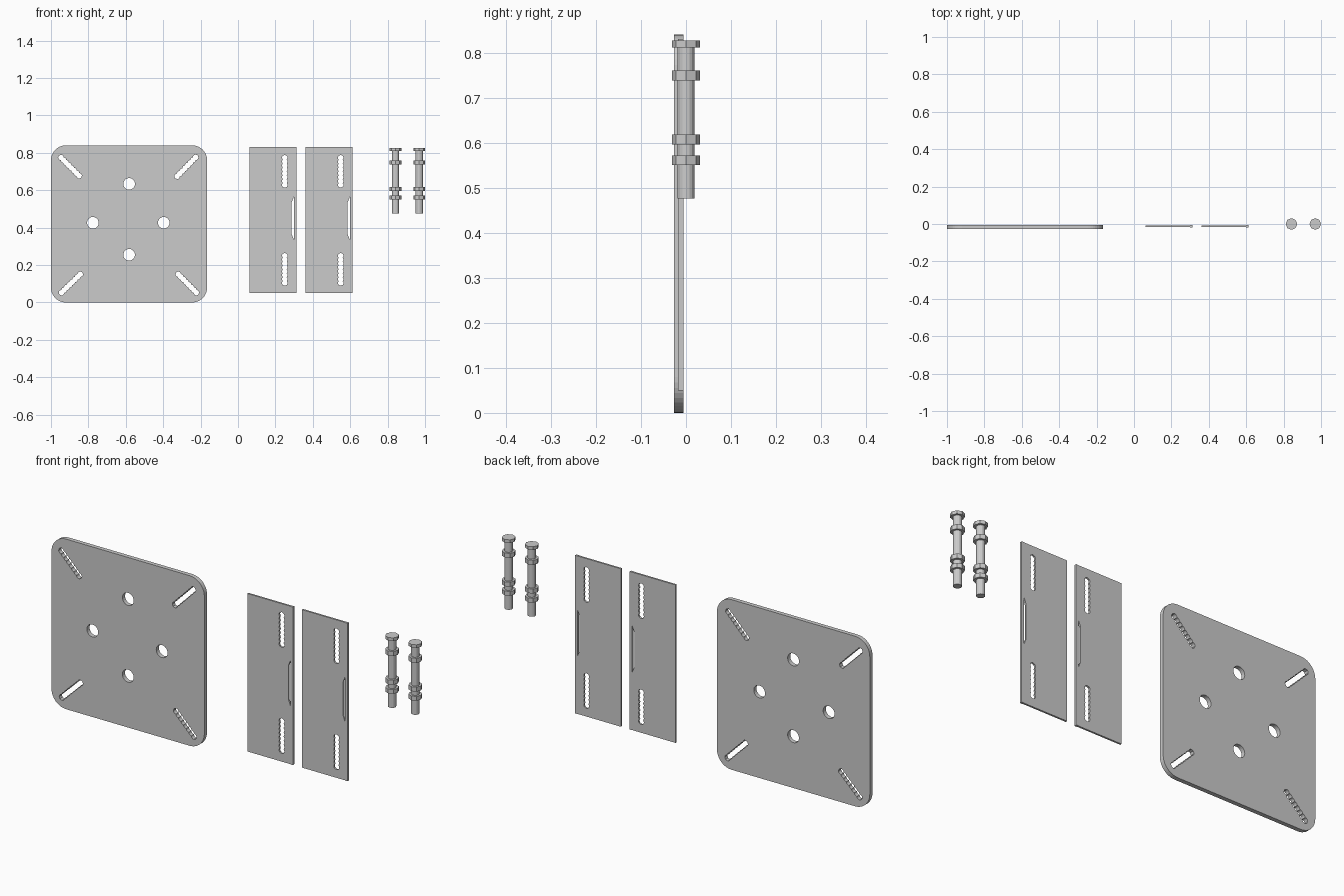
import bpy, bmesh
from math import sin, cos, pi, hypot, sqrt
from mathutils import Matrix

if "Cube" in bpy.data.objects:
    bpy.data.objects.remove(bpy.data.objects["Cube"])


def circle(cx, cz, r, n=24):
    return [(cx + r * cos(2 * pi * i / n), cz + r * sin(2 * pi * i / n)) for i in range(n)]


def scalloped_slot(a, b, r=0.0145, count=8):
    """Outline of a row of overlapping drilled holes from centre a to centre b."""
    length = hypot(b[0] - a[0], b[1] - a[1])
    ux, uz = (b[0] - a[0]) / length, (b[1] - a[1]) / length
    step = length / (count - 1)
    upper = []
    for k in range(count):
        c = k * step
        lo = -r if k == 0 else -step / 2
        hi = r if k == count - 1 else step / 2
        for j in range(6 if k == count - 1 else 5):
            t = lo + (hi - lo) * j / 5
            upper.append((c + t, sqrt(max(0, r * r - t * t))))
    path = upper + [(t, -w) for t, w in reversed(upper[1:-1])]
    return [(a[0] + t * ux - w * uz, a[1] + t * uz + w * ux) for t, w in path]


def sheet(name, loops, y0, y1):
    """Flat plate in the XZ plane: first loop is the outline, the rest are holes."""
    cu = bpy.data.curves.new(name, 'CURVE')
    cu.dimensions = '2D'
    cu.fill_mode = 'BOTH'
    cu.extrude = (y1 - y0) / 2
    for pts in loops:
        sp = cu.splines.new('POLY')
        sp.points.add(len(pts) - 1)
        for p, (x, z) in zip(sp.points, pts):
            p.co = (x, z, 0, 1)
        sp.use_cyclic_u = True
    tmp = bpy.data.objects.new(name + "_curve", cu)
    bpy.context.collection.objects.link(tmp)
    dg = bpy.context.evaluated_depsgraph_get()
    me = bpy.data.meshes.new_from_object(tmp.evaluated_get(dg))
    bpy.data.objects.remove(tmp)
    me.transform(Matrix.Translation((0, (y0 + y1) / 2, 0)) @ Matrix.Rotation(pi / 2, 4, 'X'))
    bm = bmesh.new()
    bm.from_mesh(me)
    bmesh.ops.remove_doubles(bm, verts=bm.verts, dist=1e-5)
    bmesh.ops.recalc_face_normals(bm, faces=bm.faces)
    bm.to_mesh(me)
    bm.free()
    me.name = name
    for p in me.polygons:
        p.use_smooth = False
    ob = bpy.data.objects.new(name, me)
    bpy.context.collection.objects.link(ob)
    return ob


def rect(x0, x1, z0, z1):
    return [(x0, z0), (x1, z0), (x1, z1), (x0, z1)]


# Square base plate with rounded corners, four holes and four diagonal slots
X0, X1, Z0, Z1, R = -1.0, -0.165, 0.0, 0.84, 0.08
outline = []
for cx, cz, a0 in ((X1 - R, Z1 - R, 0), (X0 + R, Z1 - R, 1), (X0 + R, Z0 + R, 2), (X1 - R, Z0 + R, 3)):
    outline += [(cx + R * cos((a0 + i / 10) * pi / 2), cz + R * sin((a0 + i / 10) * pi / 2))
                for i in range(11)]
holes = [circle(x, z, 0.031) for x, z in
         ((-0.582, 0.634), (-0.776, 0.426), (-0.397, 0.426), (-0.582, 0.255))]
slots = [scalloped_slot(a, b) for a, b in (
    ((-0.947, 0.775), (-0.849, 0.677)), ((-0.226, 0.776), (-0.326, 0.674)),
    ((-0.944, 0.052), (-0.843, 0.151)), ((-0.222, 0.052), (-0.320, 0.151)))]
sheet("base_plate", [outline] + holes + slots, -0.027, -0.006)

# Two slotted side panels, each with a notched edge closed by a narrow lip
for i, x in enumerate((0.062, 0.361)):
    e = x + 0.237
    panel = [(x, 0.05), (e, 0.05), (e, 0.335), (e - 0.012, 0.365),
             (e - 0.012, 0.535), (e, 0.565), (e, 0.83), (x, 0.83)]
    slots = [scalloped_slot((x + 0.188, z), (x + 0.188, z + 0.146)) for z in (0.104, 0.628)]
    sheet(f"side_panel_{i + 1}", [panel] + slots, -0.016, -0.007)
    sheet(f"panel_lip_{i + 1}", [rect(e, e + 0.013, 0.05, 0.83)], -0.018, -0.006)


def cylinder(bm, r, z0, z1, n):
    bmesh.ops.create_cone(bm, cap_ends=True, segments=n, radius1=r, radius2=r, depth=z1 - z0,
                          matrix=Matrix.Translation((0, 0, (z0 + z1) / 2)))


# Two bolts: shaft, head and three nuts
bolt_parts = (("shaft", 0.019, 0.476, 0.812, 16), ("head", 0.031, 0.811, 0.827, 8),
              ("upper_nut", 0.031, 0.738, 0.760, 8), ("middle_nut", 0.031, 0.596, 0.618, 8),
              ("lower_nut", 0.031, 0.551, 0.572, 8))
for i, x in enumerate((0.842, 0.969)):
    for part, r, z0, z1, n in bolt_parts:
        bm = bmesh.new()
        cylinder(bm, r, z0, z1, n)
        me = bpy.data.meshes.new(f"bolt_{i + 1}_{part}")
        bm.to_mesh(me)
        bm.free()
        ob = bpy.data.objects.new(me.name, me)
        ob.location.x = x
        bpy.context.collection.objects.link(ob)
